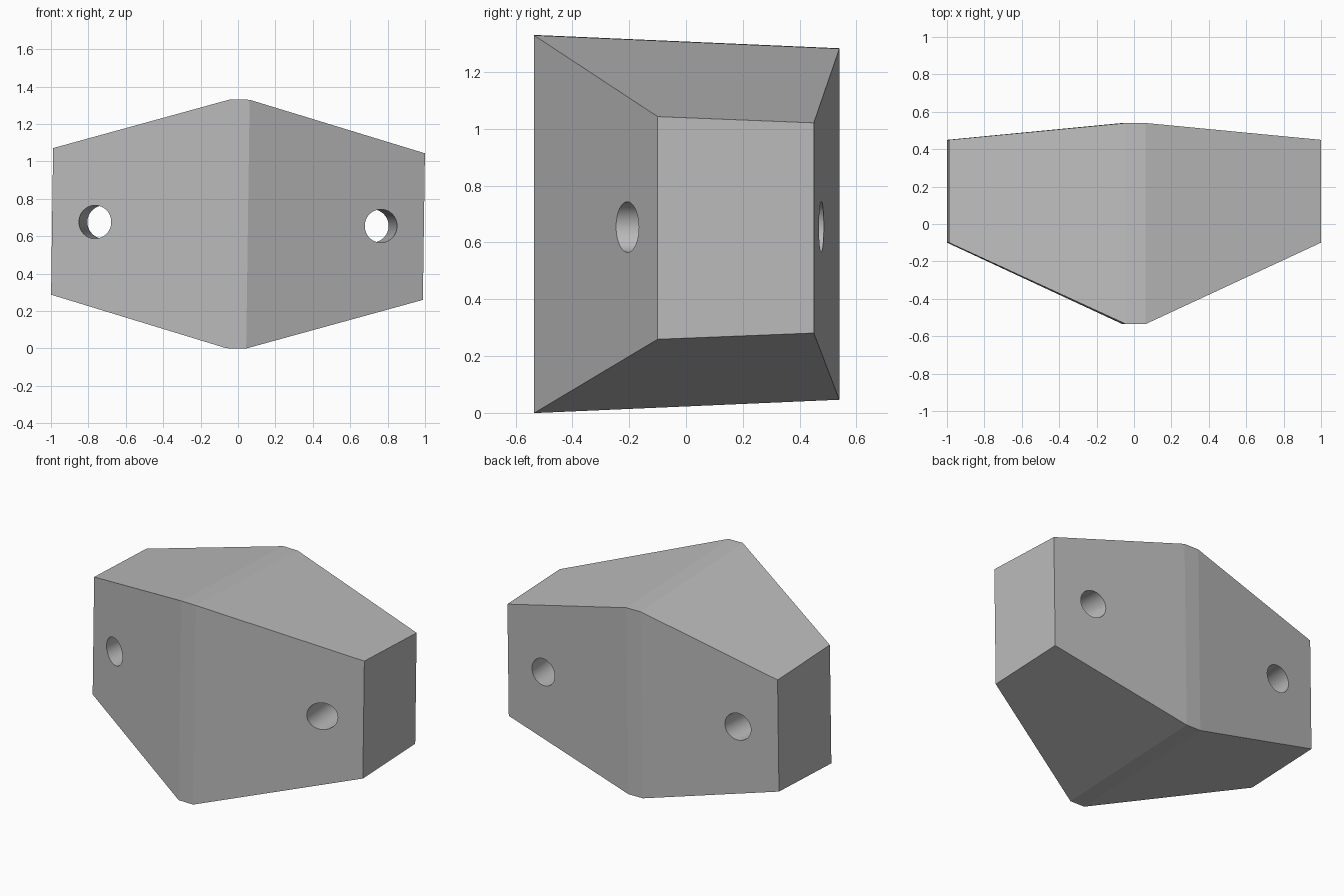
import bpy, bmesh, math
from mathutils import Matrix, Vector

cube = bpy.data.objects.get("Cube")
if cube:
    bpy.data.objects.remove(cube, do_unlink=True)

grey = bpy.data.materials.new("plain_grey")
grey.use_nodes = True
colour = (0.5, 0.5, 0.5, 1)
grey.diffuse_color = colour
grey.node_tree.nodes["Principled BSDF"].inputs["Base Color"].default_value = colour

MID_Z = 0.665
TILT = math.radians(0.8)


def make_object(name, bm):
    bmesh.ops.recalc_face_normals(bm, faces=bm.faces)
    mesh = bpy.data.meshes.new(name)
    bm.to_mesh(mesh)
    bm.free()
    mesh.materials.append(grey)
    obj = bpy.data.objects.new(name, mesh)
    bpy.context.collection.objects.link(obj)
    return obj


# Wedge body: tapered cross-sections lofted along x
def section(bm, x, front, back, front_half, back_half):
    corners = [(front, -front_half), (front, front_half),
               (back, back_half), (back, -back_half)]
    return [bm.verts.new((x, y, z)) for y, z in corners]


end = (-0.1, 0.45, 0.392, 0.37)
ridge = (-0.535, 0.54, 0.665, 0.618)
bm = bmesh.new()
rings = [section(bm, x, *shape) for x, shape in
         [(-0.994, end), (-0.053, ridge), (0.053, ridge), (0.994, end)]]
for a, b in zip(rings, rings[1:]):
    for i in range(4):
        j = (i + 1) % 4
        bm.faces.new((a[i], a[j], b[j], b[i]))
bm.faces.new(rings[0])
bm.faces.new(rings[-1])
body = make_object("wedge_body", bm)

# Two through holes, leaning slightly inward towards the back
bm = bmesh.new()
for side in (-1, 1):
    axis = Vector((-0.071 * side, 1, 0))
    place = (Matrix.Translation((0.74 * side, 0.135, 0))
             @ axis.to_track_quat('Z', 'Y').to_matrix().to_4x4())
    bmesh.ops.create_cone(bm, cap_ends=True, segments=48, radius1=0.089,
                          radius2=0.089, depth=1.4, matrix=place)
for face in bm.faces:
    face.smooth = len(face.verts) == 4
cutter = make_object("hole_cutter", bm)
cutter.hide_render = True
cutter.hide_viewport = True

cut = body.modifiers.new("holes", 'BOOLEAN')
cut.operation = 'DIFFERENCE'
cut.solver = 'EXACT'
cut.object = cutter

# The whole block leans very slightly to one side
for obj in (body, cutter):
    obj.matrix_world = Matrix.Translation((0, 0, MID_Z)) @ Matrix.Rotation(TILT, 4, 'Y')

# Bake the cut and drop the cutter
bpy.context.view_layer.update()
baked = bpy.data.meshes.new_from_object(
    body.evaluated_get(bpy.context.evaluated_depsgraph_get()))
body.modifiers.clear()
body.data = baked
bpy.data.objects.remove(cutter, do_unlink=True)
